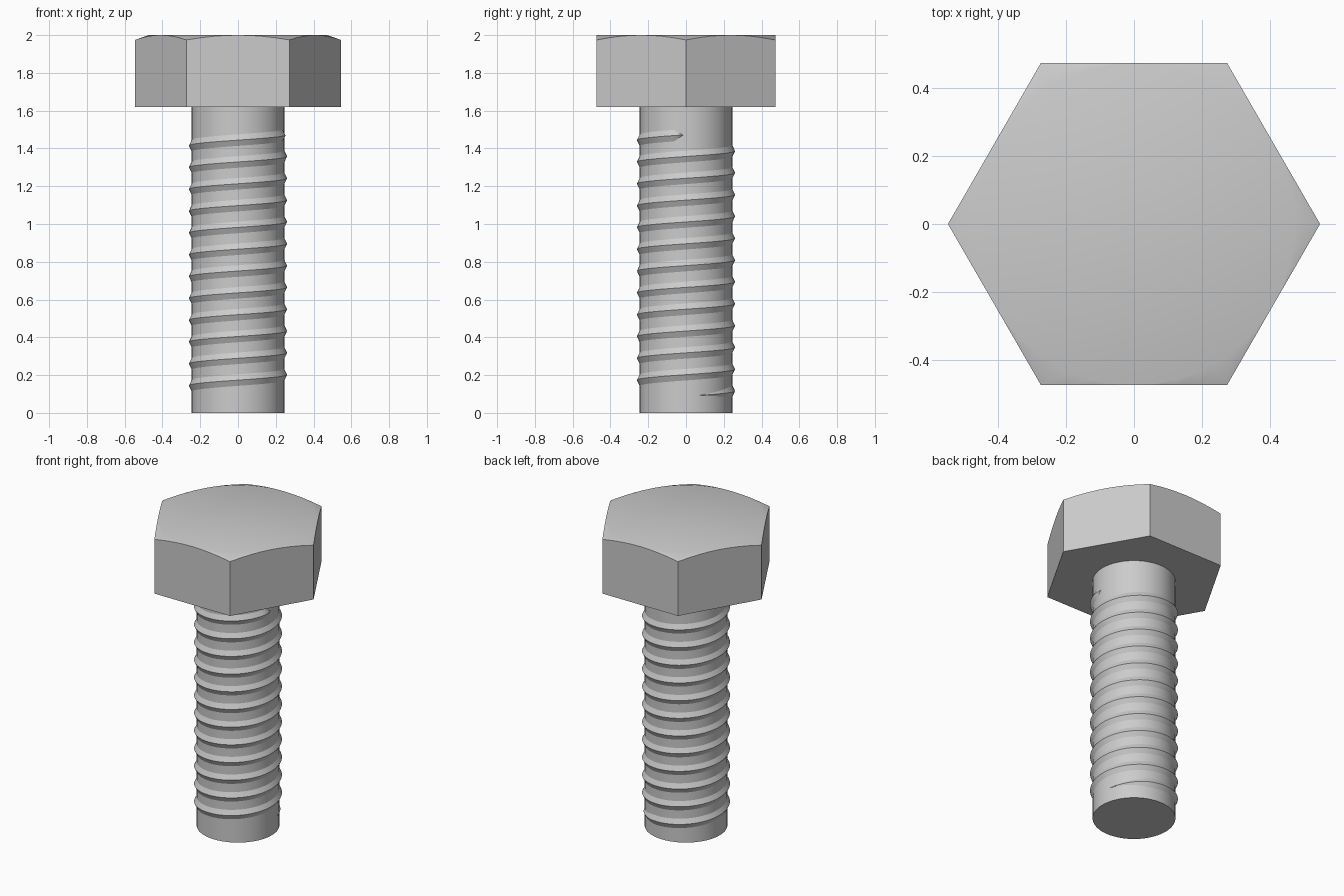
import bpy, bmesh
from math import sin, cos, pi, sqrt

if "Cube" in bpy.data.objects:
    bpy.data.objects.remove(bpy.data.objects["Cube"])

APOTHEM, HEAD_Z, TOP_Z = 0.473, 1.62, 2.0
SHANK_R, CREST_R = 0.245, 0.26
PITCH, TURNS, START_Z = 0.1155, 12, 0.087


def finish(bm, name, angle):
    bmesh.ops.remove_doubles(bm, verts=bm.verts, dist=1e-5)
    bmesh.ops.recalc_face_normals(bm, faces=bm.faces)
    mesh = bpy.data.meshes.new(name)
    bm.to_mesh(mesh)
    bm.free()
    obj = bpy.data.objects.new(name, mesh)
    bpy.context.collection.objects.link(obj)
    bpy.ops.object.select_all(action='DESELECT')
    obj.select_set(True)
    bpy.context.view_layer.objects.active = obj
    bpy.ops.object.shade_smooth_by_angle(angle=angle)
    return obj


def bridge(bm, a, b):
    n = len(a)
    for i in range(n):
        j = (i + 1) % n
        bm.faces.new((a[i], a[j], b[j], b[i]))


# Hex head: straight flats with a conical chamfer on the top corners
bm = bmesh.new()
STEPS = 8
bottom, rim, top = [], [], []
for side in range(6):
    for k in range(STEPS):
        t = -pi / 6 + k * pi / 3 / STEPS
        a = pi / 6 + side * pi / 3 + t
        r = APOTHEM / cos(t)
        z = TOP_Z - 0.35 * (r - APOTHEM)
        bottom.append(bm.verts.new((r * cos(a), r * sin(a), HEAD_Z)))
        rim.append(bm.verts.new((r * cos(a), r * sin(a), z)))
        top.append(bm.verts.new((APOTHEM * cos(a), APOTHEM * sin(a), TOP_Z)))
bridge(bm, bottom, rim)
bridge(bm, rim, top)
bm.faces.new(top)
bm.faces.new(bottom[::-1])
finish(bm, "hex_head", 0.52)

# Round shank
bm = bmesh.new()
rings = [[bm.verts.new((SHANK_R * cos(i * pi / 36), SHANK_R * sin(i * pi / 36), z))
          for i in range(72)] for z in (0, HEAD_Z)]
bridge(bm, *rings)
bm.faces.new(rings[0][::-1])
bm.faces.new(rings[1])
finish(bm, "shank", 0.6)

# Helical thread: triangular ridge, its root buried in the shank, fading at the ends
bm = bmesh.new()
SEG = 72
sections = []
for i in range(TURNS * SEG + 1):
    u = i / SEG
    fade = min(1, u / 0.2, (TURNS - u) / 0.04)
    a, z = 2 * pi * u, START_Z + PITCH * u
    profile = ((SHANK_R - 0.01, -0.05 * fade - 0.001),
               (SHANK_R + (CREST_R - SHANK_R + 0.004) * fade - 0.004, 0),
               (SHANK_R - 0.01, 0.05 * fade + 0.001))
    sections.append([bm.verts.new((r * cos(a), r * sin(a), z + dz)) for r, dz in profile])
for a, b in zip(sections, sections[1:]):
    bridge(bm, a, b)
bm.faces.new(sections[0])
bm.faces.new(sections[-1][::-1])
finish(bm, "thread", 0.6)
